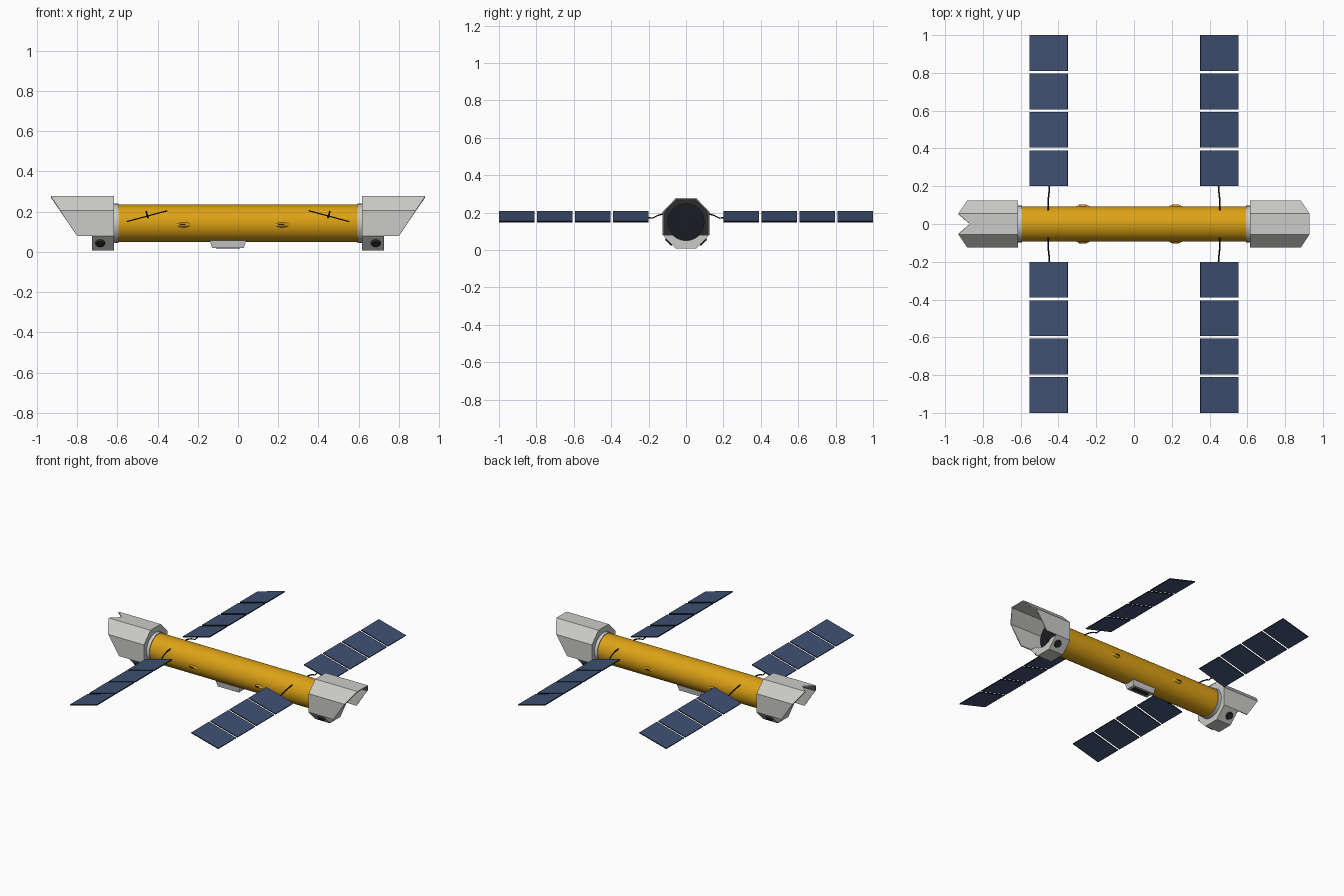
import bpy, bmesh, math
from mathutils import Vector, Matrix

if "Cube" in bpy.data.objects:
    bpy.data.objects.remove(bpy.data.objects["Cube"])

AXIS_Z = 0.143


def material(name, r, g, b):
    m = bpy.data.materials.new(name)
    m.use_nodes = True
    m.diffuse_color = (r, g, b, 1)
    bsdf = next(n for n in m.node_tree.nodes if n.type == 'BSDF_PRINCIPLED')
    bsdf.inputs["Base Color"].default_value = (r, g, b, 1)
    bsdf.inputs["Roughness"].default_value = 0.7
    return m


GOLD = material("gold foil", 0.72, 0.36, 0.008)
WHITE = material("pale grey", 0.6, 0.6, 0.58)
NAVY = material("navy cells", 0.05, 0.08, 0.17)
DARK = material("charcoal", 0.025, 0.025, 0.025)
BLACK = material("black frame", 0.01, 0.012, 0.018)


def finish(name, bm, *mats):
    me = bpy.data.meshes.new(name)
    bm.to_mesh(me)
    bm.free()
    ob = bpy.data.objects.new(name, me)
    bpy.context.collection.objects.link(ob)
    for m in mats:
        me.materials.append(m)
    return ob


def smooth(ob):
    bpy.ops.object.select_all(action='DESELECT')
    ob.select_set(True)
    bpy.context.view_layer.objects.active = ob
    bpy.ops.object.shade_smooth_by_angle(angle=math.radians(35))


def cylinder(name, centre, direction, radius, depth, mat, sides=32, end=None):
    bm = bmesh.new()
    turn = Vector(direction).to_track_quat('Z', 'Y').to_matrix().to_4x4()
    bmesh.ops.create_cone(bm, cap_ends=True, segments=sides, radius1=radius,
                          radius2=radius if end is None else end, depth=depth,
                          matrix=Matrix.Translation(centre) @ turn)
    ob = finish(name, bm, mat)
    smooth(ob)
    return ob


def box(name, centre, size, mat, taper=1.0):
    """Box whose underside is scaled by taper."""
    bm = bmesh.new()
    bmesh.ops.create_cube(bm, size=1)
    for v in bm.verts:
        k = taper if v.co.z < 0 else 1
        v.co = Vector(centre) + Vector((v.co.x * size[0] * k, v.co.y * size[1] * k, v.co.z * size[2]))
    return finish(name, bm, mat)


# Hull
cylinder("hull", (0, 0, AXIS_Z), (1, 0, 0), 0.093, 1.2, GOLD, 40)

# Belly pod with a dark window underneath
box("belly_pod", (-0.05, 0, 0.04), (0.185, 0.075, 0.04), WHITE, 0.85)
box("belly_window", (-0.05, 0, 0.0195), (0.12, 0.035, 0.004), DARK)

# Foil-covered fittings on the hull sides
for x in (-0.27, 0.22):
    for side in (-1, 1):
        fitting = cylinder("side_fitting", (0, 0, 0), (0, side, 0), 0.05, 0.016, GOLD, 10, 0.02)
        fitting.scale = (1, 1, 0.32)
        fitting.location = (x, side * 0.094, 0.135)
        box("fitting_slot", (x - 0.005, side * 0.102, 0.137), (0.03, 0.004, 0.006), DARK)

# Eight-sided shroud section, with an extra point at the top centre
half = [(0, .277), (.055, .277), (.125, .205), (.125, .08), (.055, .008)]
ring = half + [(-y, z) for y, z in reversed(half[1:])]


def shroud(s):
    """Collar plus slant-cut hood, open at the far end."""
    bm = bmesh.new()

    def row(reach):
        return [bm.verts.new((s * reach(y, z), y, z)) for y, z in ring]

    def hood_edge(y, z):
        if s < 0 and y == 0:
            return 0.87
        return 0.80 + (z - 0.08) * 0.66

    rows = [row(lambda y, z: 0.615), row(lambda y, z: 0.725), row(hood_edge)]
    n = len(ring)
    for k in range(2):
        for i in range(n):
            j = (i + 1) % n
            if k == 1 and min(ring[i][1], ring[j][1]) < 0.05:
                continue
            bm.faces.new((rows[k][i], rows[k][j], rows[k + 1][j], rows[k + 1][i]))
    loose = [v for v in bm.verts if not v.link_faces]
    bmesh.ops.delete(bm, geom=loose, context='VERTS')
    bm.normal_update()
    for f in bm.faces:
        c = f.calc_center_median()
        if f.normal.dot(Vector((0, c.y, c.z - AXIS_Z))) < 0:
            f.normal_flip()
    ob = finish("end_shroud", bm, WHITE)
    mod = ob.modifiers.new("thickness", 'SOLIDIFY')
    mod.thickness = 0.007
    mod.offset = -1


def prism(name, outline, x0, x1, mat):
    bm = bmesh.new()
    face = bm.faces.new([bm.verts.new((x0, y, z)) for y, z in outline])
    out = bmesh.ops.extrude_face_region(bm, geom=[face])
    bmesh.ops.translate(bm, vec=(x1 - x0, 0, 0),
                        verts=[v for v in out["geom"] if isinstance(v, bmesh.types.BMVert)])
    bmesh.ops.recalc_face_normals(bm, faces=bm.faces)
    return finish(name, bm, mat)


for s in (-1, 1):
    shroud(s)
    # Flange, bulkhead and sensor disc
    cylinder("hull_flange", (s * 0.605, 0, AXIS_Z), (s, 0, 0), 0.098, 0.022, WHITE, 24)
    inner = [(y * 0.97, AXIS_Z + (z - AXIS_Z) * 0.97) for y, z in half[1:]]
    inner += [(-y, z) for y, z in reversed(inner)]
    prism("rear_bulkhead", inner, s * 0.616, s * 0.62, WHITE)
    prism("inner_bulkhead", inner, s * 0.62, s * 0.64, DARK)
    cylinder("sensor_disc", (s * 0.65, 0, 0.15), (s, 0, 0), 0.1, 0.03, BLACK, 16)
    # Filled floor of the collar, hollowed by an arc
    arc = [(0.1 * math.cos(a), 0.15 + 0.1 * math.sin(a))
           for a in (math.radians(-45 - 15 * i) for i in range(7))]
    arc = [(0.12, 0.079)] + arc + [(-0.12, 0.079)]
    prism("collar_floor", arc + [(-0.053, 0.01), (0.053, 0.01)], s * 0.618, s * 0.724, WHITE)
    # Thrusters on the lower bevels
    for side in (-1, 1):
        cylinder("thruster", (s * 0.685, side * 0.091, 0.043), (0, side * 0.7, -0.75),
                 0.028, 0.014, DARK, 10, 0.022)

# Solar wings: four tilted panels each, dark edges, on a bent arm
for s in (-1, 1):
    for side in (-1, 1):
        for i in range(4):
            bm = bmesh.new()
            bmesh.ops.create_cube(bm, size=1)
            bm.normal_update()
            for f in bm.faces:
                f.material_index = 0 if abs(f.normal.z) > 0.5 else 1
            bmesh.ops.scale(bm, vec=(0.209, 0.189, 0.006), verts=bm.verts)
            panel = finish("solar_panel", bm, NAVY, BLACK)
            panel.location = (s * 0.452, side * (0.295 + i * 0.2035), 0.178)
            panel.rotation_euler = (0, s * math.radians(15), 0)
        curve = bpy.data.curves.new("panel_arm", 'CURVE')
        curve.dimensions = '3D'
        curve.bevel_depth = 0.004
        curve.bevel_resolution = 1
        line = curve.splines.new('POLY')
        path = [(0.455, 0.07, 0.2), (0.455, 0.11, 0.196), (0.452, 0.15, 0.185),
                (0.448, 0.18, 0.17), (0.447, 0.21, 0.175)]
        line.points.add(len(path) - 1)
        for p, (x, y, z) in zip(line.points, path):
            p.co = (s * x, side * y, z, 1)
        curve.materials.append(BLACK)
        bpy.context.collection.objects.link(bpy.data.objects.new("panel_arm", curve))
